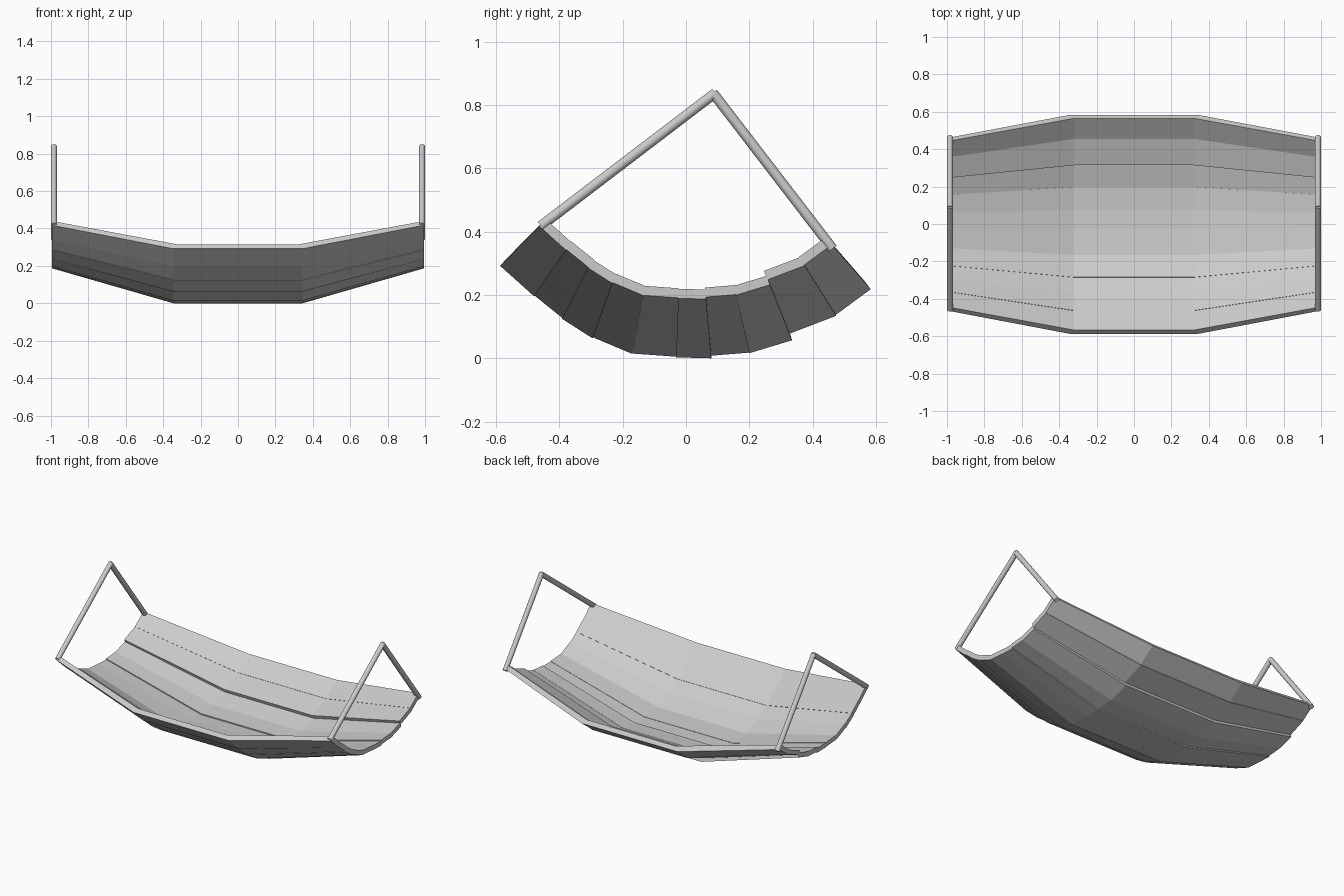
import bpy, bmesh
from mathutils import Vector

if "Cube" in bpy.data.objects:
    bpy.data.objects.remove(bpy.data.objects["Cube"])

THICK = 0.03
# Stations along x: outer x, inner x, section scale, section lift
STATIONS = [(-0.995, -0.995, 0.79, 0.187), (-0.345, -0.32, 1.0, 0.0),
            (0.345, 0.32, 1.0, 0.0), (0.995, 0.995, 0.79, 0.187)]

# Underside line of each slat at mid-span, (y, z) start and end
SLATS = [((-0.587, 0.292), (-0.48, 0.196)), ((-0.481, 0.2), (-0.39, 0.127)),
         ((-0.392, 0.125), (-0.295, 0.063)), ((-0.296, 0.067), (-0.17, 0.014)),
         ((-0.17, 0.015), (-0.03, 0.005)), ((-0.031, 0.003), (0.08, 0.0)),
         ((0.078, 0.008), (0.2, 0.018)), ((0.2, 0.016), (0.335, 0.057)),
         ((0.325, 0.077), (0.474, 0.134)), ((0.473, 0.137), (0.583, 0.218))]


def make_slat(index, a, b):
    """A bent board with three spans, narrowing and rising at both ends."""
    a, b = Vector(a), Vector(b)
    t = (b - a).normalized()
    n = Vector((-t.y, t.x)) * THICK
    bm = bmesh.new()
    rings = []
    for xo, xi, s, lift in STATIONS:
        pts = [(xo, a * s), (xo, b * s), (xi, b * s + n), (xi, a * s + n)]
        rings.append([bm.verts.new((x, p.x, p.y + lift)) for x, p in pts])
    for r, q in zip(rings, rings[1:]):
        for i in range(4):
            j = (i + 1) % 4
            bm.faces.new((r[i], r[j], q[j], q[i]))
    bm.faces.new(rings[0])
    bm.faces.new(rings[-1][::-1])
    bmesh.ops.recalc_face_normals(bm, faces=bm.faces[:])
    me = bpy.data.meshes.new(f"seat_slat_{index}")
    bm.to_mesh(me)
    bm.free()
    bpy.context.collection.objects.link(bpy.data.objects.new(me.name, me))


def make_bar(name, p, q, radius=0.016):
    """A round bar between two points."""
    p, q = Vector(p), Vector(q)
    d = q - p
    bpy.ops.mesh.primitive_cylinder_add(vertices=16, radius=radius, depth=d.length,
                                        location=(p + q) / 2)
    ob = bpy.context.object
    ob.name = name
    ob.rotation_euler = d.to_track_quat('Z', 'Y').to_euler()
    bpy.ops.object.shade_smooth_by_angle()


# Curved seat basin
for i, (a, b) in enumerate(SLATS):
    make_slat(i + 1, a, b)

# Triangular hanging bars at both ends
for side, x in (("left", -0.984), ("right", 0.984)):
    make_bar(f"{side}_front_bar", (x, -0.458, 0.418), (x, 0.093, 0.838))
    make_bar(f"{side}_back_bar", (x, 0.463, 0.346), (x, 0.085, 0.838))
